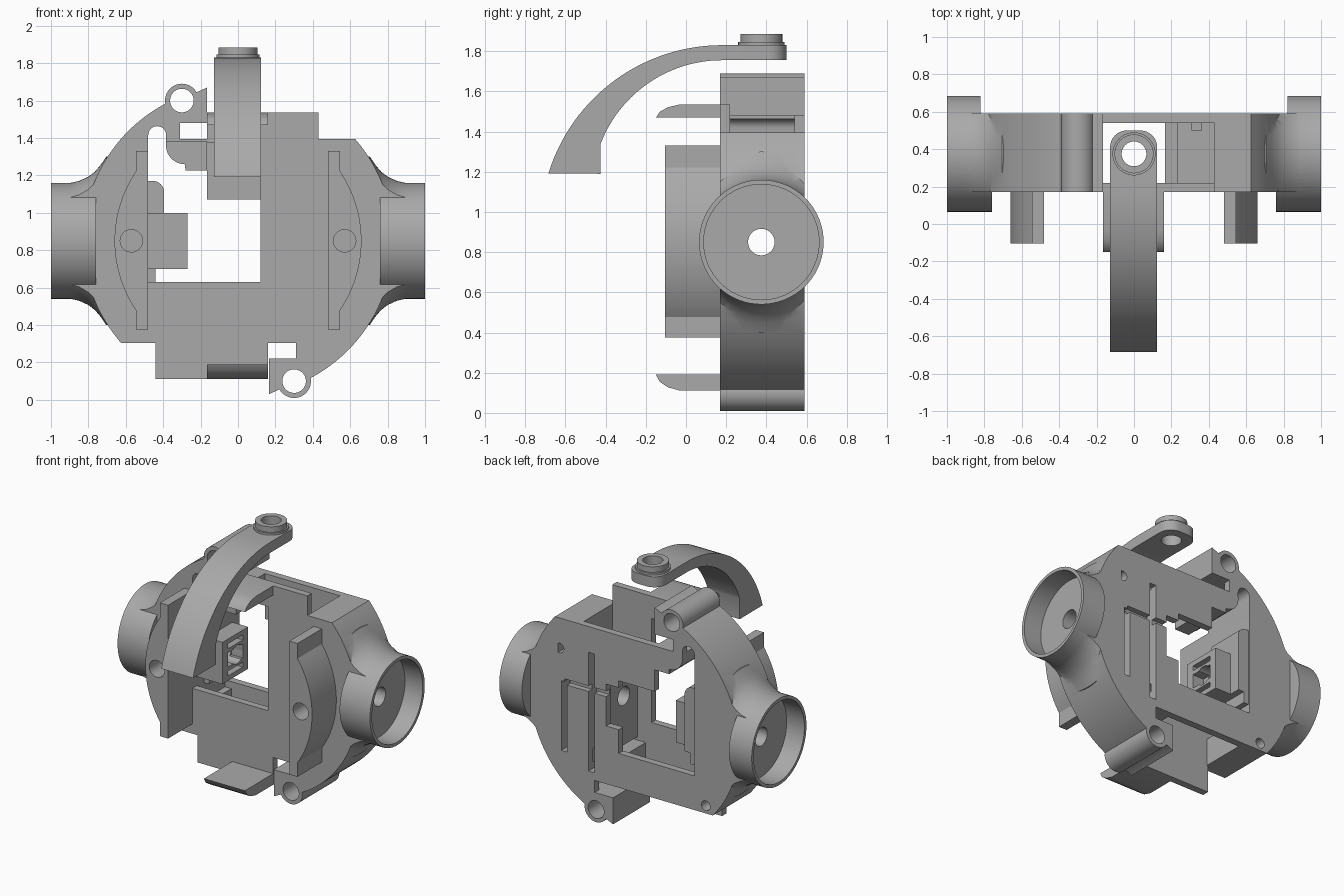
import bpy, bmesh, math
from mathutils import Vector

if "Cube" in bpy.data.objects:
    bpy.data.objects.remove(bpy.data.objects["Cube"], do_unlink=True)

gray = bpy.data.materials.new("matte gray")
gray.use_nodes = True
gray.diffuse_color = (0.4, 0.4, 0.4, 1)
gray.node_tree.nodes["Principled BSDF"].inputs["Base Color"].default_value = (0.4, 0.4, 0.4, 1)

FRONT, BACK, MID = 0.17, 0.59, 0.85     # slab faces and centre height
AXLE = (0.375, MID)                     # axle position in y, z


def finish(name, bm):
    bmesh.ops.recalc_face_normals(bm, faces=bm.faces)
    me = bpy.data.meshes.new(name)
    bm.to_mesh(me)
    bm.free()
    ob = bpy.data.objects.new(name, me)
    bpy.context.collection.objects.link(ob)
    me.materials.append(gray)
    return ob


def prism(name, pts, axis, a, b):
    """Extrude a 2D outline along an axis from a to b."""
    place = {"x": lambda p, d: (d, p[0], p[1]),
             "y": lambda p, d: (p[0], d, p[1]),
             "z": lambda p, d: (p[0], p[1], d)}[axis]
    bm = bmesh.new()
    face = bm.faces.new([bm.verts.new(place(p, a)) for p in pts])
    out = bmesh.ops.extrude_face_region(bm, geom=[face])
    move = Vector(place((0, 0), b - a))
    bmesh.ops.translate(bm, vec=move, verts=[v for v in out["geom"] if isinstance(v, bmesh.types.BMVert)])
    return finish(name, bm)


def arc(c, r, start=0, end=360, n=64):
    full = end - start == 360
    steps = n if full else n + 1
    angles = [math.radians(start + (end - start) * i / n) for i in range(steps)]
    return [(c[0] + r * math.cos(t), c[1] + r * math.sin(t)) for t in angles]


def rod(name, c, r, axis, a, b, n=48):
    return prism(name, arc(c, r, n=n), axis, a, b)


def box(name, x0, x1, y0, y1, z0, z1):
    return prism(name, [(x0, z0), (x1, z0), (x1, z1), (x0, z1)], "y", y0, y1)


def revolve(name, profile):
    """Spin an (x, radius) profile around the axle."""
    bm = bmesh.new()
    verts = [bm.verts.new((x, AXLE[0], MID + r)) for x, r in profile]
    edges = [bm.edges.new(e) for e in zip(verts, verts[1:])]
    bmesh.ops.spin(bm, geom=verts + edges, cent=(0, *AXLE), axis=(1, 0, 0),
                   angle=math.tau, steps=72, use_merge=True)
    bmesh.ops.remove_doubles(bm, verts=bm.verts, dist=1e-5)
    return finish(name, bm)


def combine(ob, others, op):
    """Apply booleans, then discard the helper solids."""
    for other in others:
        mod = ob.modifiers.new("bool", "BOOLEAN")
        mod.operation, mod.solver, mod.object = op, "EXACT", other
        deps = bpy.context.evaluated_depsgraph_get()
        mesh = bpy.data.meshes.new_from_object(ob.evaluated_get(deps))
        ob.modifiers.clear()
        ob.data = mesh
        bpy.data.objects.remove(other, do_unlink=True)
    return ob


def cut(ob, *others):
    return combine(ob, others, "DIFFERENCE")


def add(ob, *others):
    return combine(ob, others, "UNION")


def half_turn(pts):
    return [(-x, 2 * MID - z) for x, z in pts]


# Round slab with opposite flats, hollowed through the middle
body = rod("body", (0, MID), 0.83, "y", FRONT, BACK, 128)
cut(body,
    box("flat", -0.31, 1, 0, 1, 1.395, 2),
    box("flat", -1, 0.31, 0, 1, -1, 0.305),
    box("cavity", -0.43, 0.43, 0.22, 0.54, 0.2, 1.48),
    box("cavity_side", -0.48, 0.48, 0.221, 0.539, 0.5, 1.2),
    box("front_window", -0.48, 0.12, 0, 0.23, 0.63, 1.38),
    box("back_window", -0.48, 0.12, 0.5, 0.7, 0.55, 1.07),
    box("back_corner", -0.48, -0.165, 0.5, 0.7, 0.9, 1.225),
    prism("arch", [(-0.48, 1.1)] + [(-0.28, 1.1), (-0.28, 1.26)]
          + arc((-0.285, 1.36), 0.1, 270, 180, 10) + arc((-0.432, 1.415), 0.048, 0, 180, 12),
          "y", 0, 1))

# Inner brackets, clamp ears and their bores, repeated by a half turn
bracket = ([(-0.165, 1.225), (-0.165, 1.395), (-0.385, 1.395)]
           + arc((-0.285, 1.36), 0.1, 180, 270, 10) + [(-0.28, 1.225)])
ear = [(-0.37, 1.48), (-0.165, 1.48), (-0.165, 1.67), (-0.22, 1.645), (-0.3, 1.645)]
gap = [(-0.31, 1.396), (-0.16, 1.396), (-0.16, 1.48), (-0.31, 1.48)]
for turn in (lambda p: p, half_turn):
    add(body, prism("bracket", turn(bracket), "y", 0.215, 0.58),
        prism("ear", turn(ear), "y", FRONT, BACK),
        prism("barrel", turn(arc((-0.3, 1.6), 0.09)), "y", FRONT, BACK))
    cut(body, prism("bore", turn(arc((-0.3, 1.6), 0.063)), "y", 0, 1),
        prism("gap", turn(gap), "y", 0, 1))

# Raised front walls, pocket floor and inner fittings
add(body,
    box("upper_wall", -0.165, 0.43, FRONT, 0.22, 1.375, 1.535),
    box("lower_wall", -0.44, 0.16, FRONT, 0.22, 0.11, 0.35),
    box("pocket_floor", 0.23, 0.45, 0.21, 0.55, 0.5, 1.2),
    prism("post", [(-0.49, 0.62), (-0.44, 0.62), (-0.44, 0.7), (-0.395, 0.7)]
          + arc((-0.455, 1.11), 0.06, 0, 90, 8) + [(-0.49, 1.17)], "y", 0.3, 0.58),
    box("socket", -0.49, -0.27, 0.21, 0.5, 0.7, 1.0))
cut(body,
    box("socket_slot", -0.33, -0.2, 0.27, 0.44, 0.93, 0.965),
    box("socket_slot", -0.33, -0.2, 0.27, 0.44, 0.735, 0.77),
    box("socket_slot", -0.36, -0.2, 0.27, 0.44, 0.8, 0.9))

# Grooves and screw holes in the back plate
cut(body,
    box("groove", 0.31, 0.36, 0.5, 0.7, 0.36, 1.21),
    box("groove", 0.53, 0.575, 0.5, 0.7, 0.45, 0.95),
    box("groove", 0.1, 0.55, 0.55, 0.7, 0.93, 0.97),
    box("notch", 0.1, 0.22, 0.5, 0.7, 0.72, 1.02),
    rod("screw_hole", (0.59, 1.18), 0.035, "y", 0.45, 0.7, 24),
    rod("screw_hole", (-0.57, 0.36), 0.035, "y", 0.45, 0.7, 24))

# Side cups blended into the slab by a flare
flare = [(0.5, 0), (0.5, 0.45), (0.705, 0.45), (0.735, 0.405), (0.765, 0.37), (0.8, 0.343),
         (0.85, 0.32), (0.9, 0.309), (0.9, 0)]
for s in (-1, 1):
    horn = revolve("flare", [(s * x, r) for x, r in flare])
    slab = box("slab", min(s * 0.6, s), max(s * 0.6, s), FRONT, BACK, 0, 2)
    combine(horn, [slab], "INTERSECT")
    cup = rod("cup", AXLE, 0.31, "x", s * 0.76, s, 72)
    cut(cup, box("trim", min(s * 0.7, s * 0.82), max(s * 0.7, s * 0.82), BACK, 1, 0, 2))
    add(body, horn, cup)
    cut(body, rod("cup_hollow", AXLE, 0.287, "x", s * 0.86, s * 1.2, 72))
cut(body, rod("axle_bore", AXLE, 0.066, "x", -1.2, 1.2))

# Front rails: straight bar with a bowed outer side
parts = [body]
for s, side in ((1, "left"), (-1, "right")):
    bow = arc((0, MID), 0.66, -34.3, 34.3, 32)
    outline = [(0.48, 0.375), (0.545, 0.375)] + bow + [(0.545, 1.33), (0.48, 1.33)]
    rail = prism(side + "_rail", [(s * x, z) for x, z in outline], "y", -0.105, FRONT + 0.01)
    cut(rail, rod("rail_hole", (s * 0.57, MID), 0.06, "y", -0.3, 0.12, 32))
    parts.append(rail)

# Tongues reaching forward
lip = [(0.2, 0), (-0.15, 0), (-0.13, 0.03), (-0.09, 0.052), (-0.03, 0.066), (0.2, 0.066)]
parts.append(prism("upper_tongue", [(y, 1.469 + h) for y, h in lip], "x", -0.165, 0.16))
parts.append(prism("lower_tongue", [(y, 0.19 - h * 1.2) for y, h in lip], "x", -0.165, 0.16))

# Curved arm with a rounded end and a bored boss
sweep = math.degrees(math.asin(0.865 / 0.905))
inner = math.degrees(math.asin(0.605 / 0.648))
curve = (arc((0.18, 0.925), 0.905, 90, 90 + sweep, 28) + [(-0.425, 1.19)]
         + arc((0.18, 1.107), 0.648, 90 + inner, 90, 28) + [(0.5, 1.755), (0.5, 1.83)])
arm = prism("arm", curve, "x", -0.128, 0.124)
bm = bmesh.new()
bm.from_mesh(arm.data)
corners = [e for e in bm.edges if all(v.co.y > 0.49 for v in e.verts)
           and abs(e.verts[0].co.x - e.verts[1].co.x) < 0.01]
bmesh.ops.bevel(bm, geom=corners, offset=0.09, segments=8, profile=0.5, affect="EDGES")
bm.to_mesh(arm.data)
bm.free()
add(arm, rod("boss_foot", (0, 0.375), 0.115, "z", 1.8, 1.845),
    rod("boss", (0, 0.375), 0.104, "z", 1.8, 1.885))
cut(arm, rod("boss_bore", (0, 0.375), 0.066, "z", 1.6, 2))
parts.append(arm)

# Smooth the curved sides, keep the edges crisp
bpy.ops.object.select_all(action="DESELECT")
for ob in parts:
    ob.data.materials.clear()
    ob.data.materials.append(gray)
    ob.select_set(True)
bpy.context.view_layer.objects.active = body
bpy.ops.object.shade_smooth_by_angle(angle=math.radians(30))
